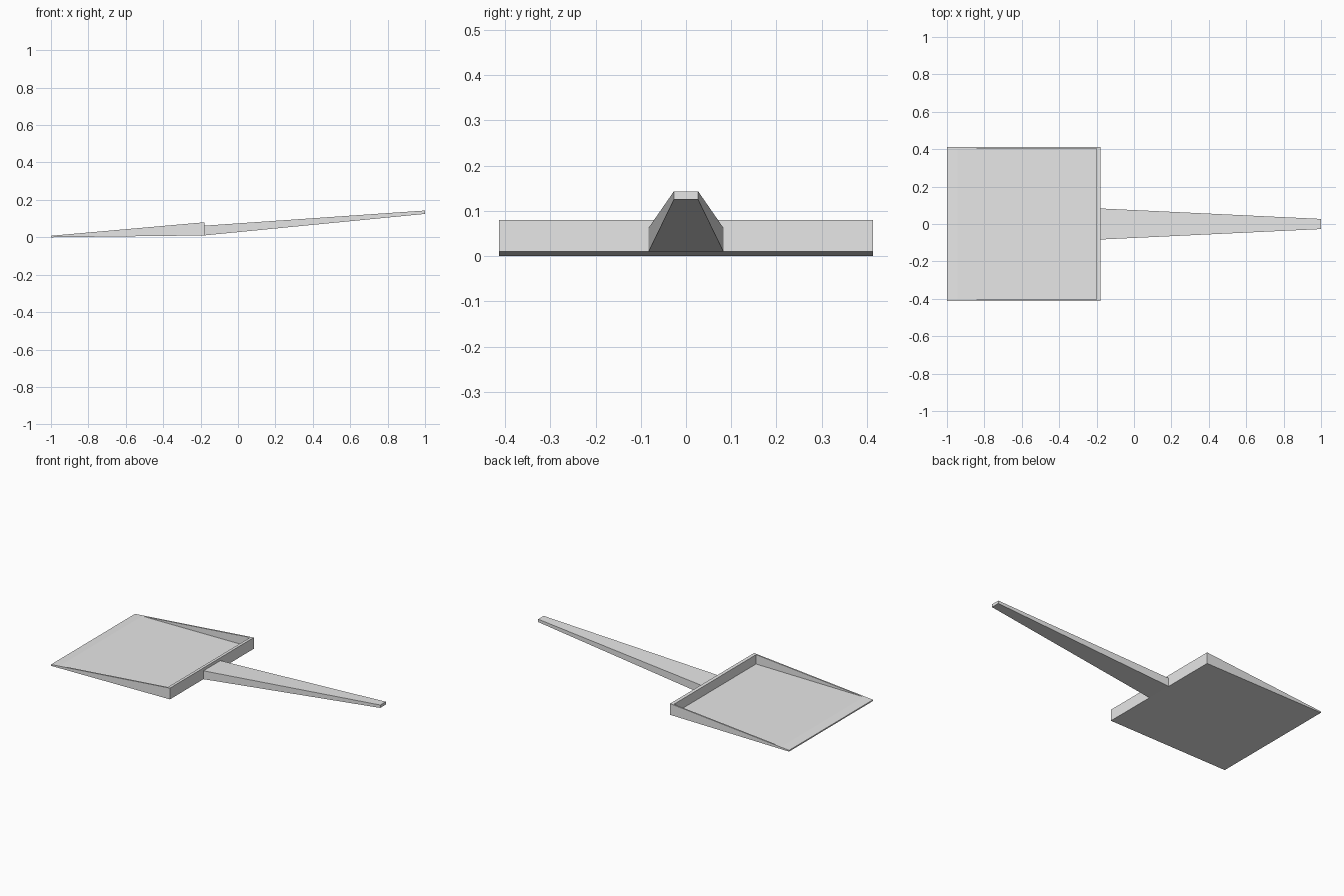
import bpy
import bmesh

cube = bpy.data.objects.get("Cube")
if cube:
    bpy.data.objects.remove(cube, do_unlink=True)

# One plain grey plastic
grey = bpy.data.materials.new("light_grey_plastic")
colour = (0.8, 0.8, 0.8, 1)
grey.diffuse_color = colour
grey.use_nodes = True
grey.node_tree.nodes["Principled BSDF"].inputs["Base Color"].default_value = colour


def tapered_block(name, start, end):
    """Block between two end sections, each (x, half_width, z_low, z_high)."""
    bm = bmesh.new()
    rings = []
    for x, half, low, high in (start, end):
        corners = ((-half, low), (half, low), (half, high), (-half, high))
        rings.append([bm.verts.new((x, y, z)) for y, z in corners])
    a, b = rings
    bm.faces.new(a)
    bm.faces.new(b)
    for i in range(4):
        j = (i + 1) % 4
        bm.faces.new((a[i], a[j], b[j], b[i]))
    bmesh.ops.recalc_face_normals(bm, faces=bm.faces)
    mesh = bpy.data.meshes.new(name)
    bm.to_mesh(mesh)
    bm.free()
    mesh.materials.append(grey)
    obj = bpy.data.objects.new(name, mesh)
    bpy.context.collection.objects.link(obj)
    return obj


# Wedge-shaped pan with a thin front lip
pan = tapered_block("pan", (-1, 0.413, 0, 0.008), (-0.18, 0.413, 0.01, 0.08))

# Hollow of the pan, leaving thin side walls and a back wall
hollow = tapered_block("pan_hollow_cutter",
                       (-1.1, 0.404, 0.0115, 0.3), (-0.2, 0.404, 0.02, 0.3))
hollow.hide_render = True
hollow.hide_viewport = True
hollow.display_type = 'WIRE'
cut = pan.modifiers.new("hollow", 'BOOLEAN')
cut.operation = 'DIFFERENCE'
cut.solver = 'EXACT'
cut.object = hollow

# Handle rising and narrowing towards its tip
tapered_block("handle", (-0.18, 0.083, 0.01, 0.062), (1, 0.027, 0.125, 0.143))
